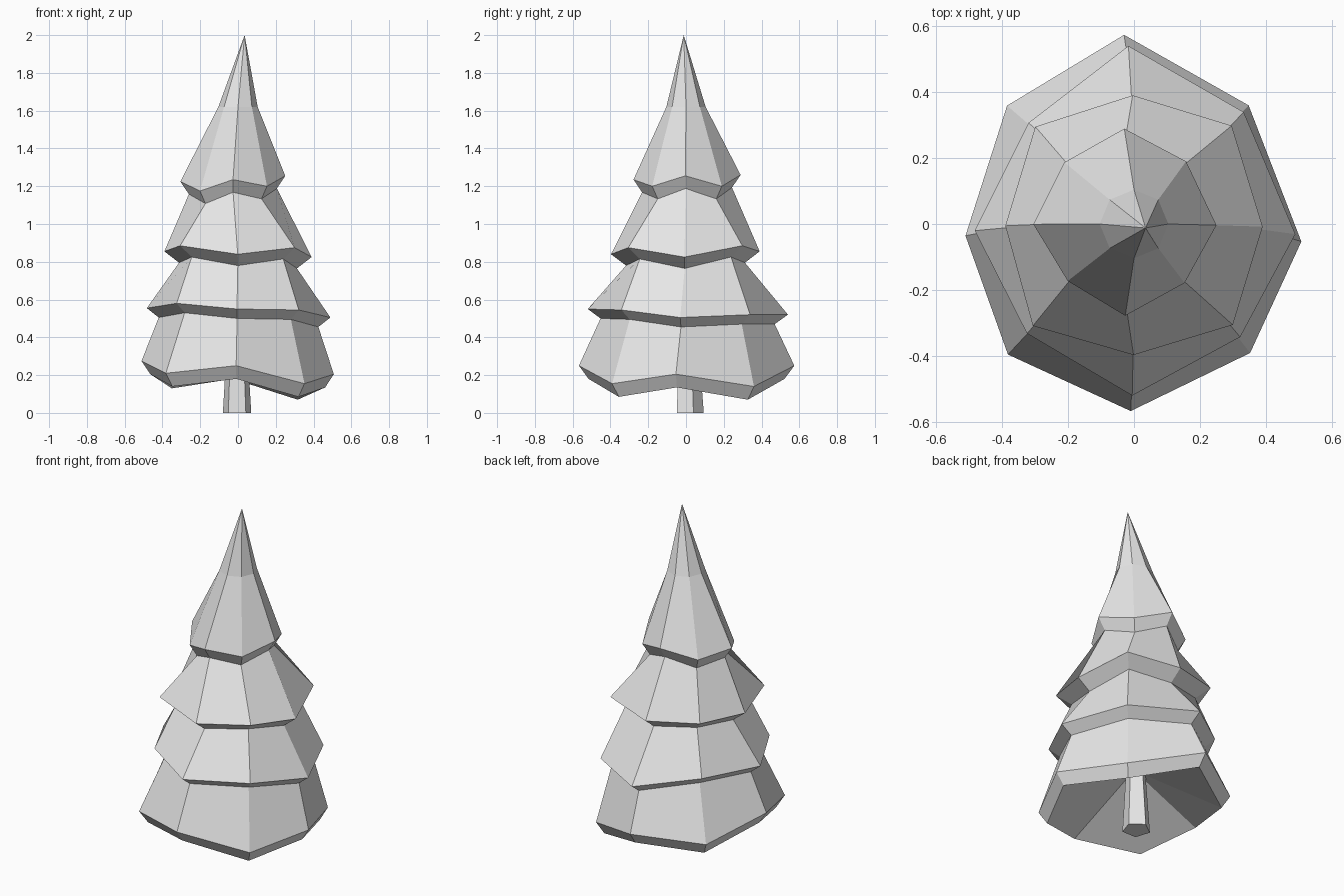
import bpy
import bmesh
from math import cos, sin, radians

default_cube = bpy.data.objects.get("Cube")
if default_cube:
    bpy.data.objects.remove(default_cube, do_unlink=True)


def make_material(name, colour):
    material = bpy.data.materials.new(name)
    material.use_nodes = True
    material.diffuse_color = colour
    material.node_tree.nodes["Principled BSDF"].inputs["Base Color"].default_value = colour
    return material


def add_ring(bm, radii, heights, angles, centre=(0, 0)):
    """Closed loop of vertices, one for each angle."""
    return [
        bm.verts.new((centre[0] + radius * cos(radians(angle)),
                      centre[1] + radius * sin(radians(angle)), height))
        for radius, height, angle in zip(radii, heights, angles)
    ]


def bridge(bm, lower, upper):
    """Band of quads between two loops of equal length."""
    count = len(lower)
    for i in range(count):
        following = (i + 1) % count
        bm.faces.new((lower[i], lower[following], upper[following], upper[i]))


def fan(bm, ring, point):
    """Triangles from a loop to one point."""
    tip = bm.verts.new(point)
    for i, vertex in enumerate(ring):
        bm.faces.new((vertex, ring[(i + 1) % len(ring)], tip))


def finish(bm, name, material):
    bmesh.ops.recalc_face_normals(bm, faces=bm.faces[:])
    mesh = bpy.data.meshes.new(name)
    bm.to_mesh(mesh)
    bm.free()
    mesh.materials.append(material)
    tree_part = bpy.data.objects.new(name, mesh)
    bpy.context.scene.collection.objects.link(tree_part)
    return tree_part


grey = make_material("light grey", (0.8, 0.8, 0.8, 1))

# Branch tiers, bottom to top; radii and heights run around from the left side
sway = (-6, 1, 3, 2, 4, 1, -1, -3)
tiers = [
    dict(radii=(.51, .5, .574, .526, .512, .55, .567, .526),
         heights=(.205, .14, .25, .2, .275, .21, .25, .155),
         centre=(0, 0), twist=1, tuck=.91, drop=.07),
    dict(radii=(.49, .475, .54, .443, .483, .464, .52, .47),
         heights=(.505, .52, .52, .56, .555, .58, .55, .545),
         centre=(0, 0), twist=.6, tuck=.87, drop=.05),
    dict(radii=(.39, .42, .39, .42, .39, .435, .397, .428),
         heights=(.825, .885, .855, .88, .855, .885, .84, .875),
         centre=(0, 0), twist=.2, tuck=.8, drop=.06),
    dict(radii=(.275, .26, .284, .26, .28, .25, .283, .256),
         heights=(1.255, 1.2, 1.26, 1.2, 1.225, 1.175, 1.235, 1.2),
         centre=(-.025, .005), twist=.3, tuck=.84, drop=.067),
]

# Foliage: each tier has a wide rim with a tucked-in lip below it
foliage = bmesh.new()
previous = None
for tier in tiers:
    angles = [45 * i + tier["twist"] * offset for i, offset in enumerate(sway)]
    lip = add_ring(foliage, [r * tier["tuck"] for r in tier["radii"]],
                   [h - tier["drop"] for h in tier["heights"]], angles, tier["centre"])
    rim = add_ring(foliage, tier["radii"], tier["heights"], angles, tier["centre"])
    if previous:
        bridge(foliage, previous, lip)
    else:
        fan(foliage, lip, (0, 0, .38))  # hollow underside
    bridge(foliage, lip, rim)
    previous = rim

# Narrow neck and leaning tip
neck = add_ring(foliage, [.104] * 8, [1.62] * 8, [45 * i for i in range(8)])
bridge(foliage, previous, neck)
fan(foliage, neck, (.035, -.012, 2))
finish(foliage, "foliage", grey)

# Trunk: tapered five-sided post
trunk = bmesh.new()
corners = [90 + 72 * i for i in range(5)]
base = add_ring(trunk, [.079] * 5, [0] * 5, corners, (-.005, .015))
top = add_ring(trunk, [.056] * 5, [.37] * 5, corners, (-.005, .01))
bridge(trunk, base, top)
trunk.faces.new(base)
trunk.faces.new(top)
finish(trunk, "trunk", grey)
